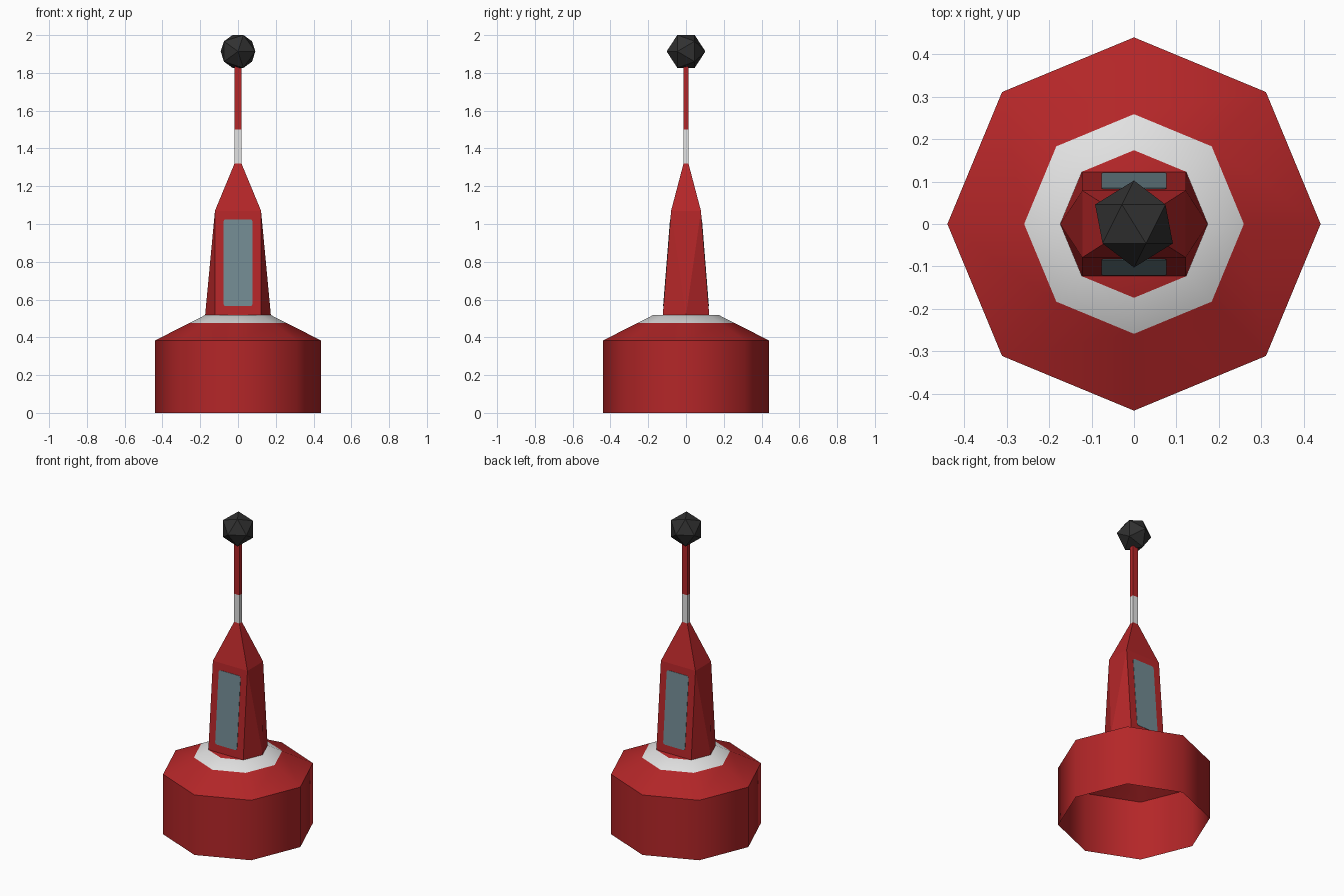
import bpy, bmesh, math
from mathutils import Vector, Matrix

if "Cube" in bpy.data.objects:
    bpy.data.objects.remove(bpy.data.objects["Cube"])


def material(name, rgb):
    m = bpy.data.materials.new(name)
    m.diffuse_color = (*rgb, 1)
    m.use_nodes = True
    m.node_tree.nodes["Principled BSDF"].inputs["Base Color"].default_value = m.diffuse_color
    return m


RED = material("red paint", (0.456, 0.0194, 0.0212))
WHITE = material("white paint", (0.76, 0.76, 0.76))
GLASS = material("grey blue panel", (0.168, 0.254, 0.287))
BLACK = material("black", (0.030, 0.030, 0.030))


def finish(bm, name, mats):
    me = bpy.data.meshes.new(name)
    bm.to_mesh(me)
    bm.free()
    for m in mats:
        me.materials.append(m)
    ob = bpy.data.objects.new(name, me)
    bpy.context.collection.objects.link(ob)
    return ob


def bridge(bm, low, high, mat=0):
    n = len(low)
    for i in range(n):
        j = (i + 1) % n
        bm.faces.new((low[i], low[j], high[j], high[i])).material_index = mat


def rect(bm, x, y, z):
    return [bm.verts.new((a * x, b * y, z)) for a, b in ((-1, -1), (1, -1), (1, 1), (-1, 1))]


# Float: open-bottomed octagonal shell with a white collar and red cap
bm = bmesh.new()
rings = []
for r, z in ((0.44, 0), (0.44, 0.383), (0.259, 0.475), (0.174, 0.518)):
    rings.append([bm.verts.new((r * math.cos(i * math.pi / 4), r * math.sin(i * math.pi / 4), z))
                  for i in range(8)])
for k in range(3):
    bridge(bm, rings[k], rings[k + 1], 1 if k == 2 else 0)
bm.faces.new(rings[3])
float_hull = finish(bm, "float_hull", [RED, WHITE])
bpy.context.view_layer.objects.active = float_hull
float_hull.select_set(True)
bpy.ops.object.shade_smooth_by_angle(angle=math.radians(50))

# Tower: six-sided foot, rectangular shoulder, tapering to the mast
bm = bmesh.new()
foot = rect(bm, 0.123, 0.123, 0.518)
mids = {s: bm.verts.new((s * 0.174, 0, 0.518)) for s in (-1, 1)}
shoulder = rect(bm, 0.122, 0.079, 1.07)
tip = rect(bm, 0.0185, 0.013, 1.32)
for a, b, s in ((0, 1, 0), (1, 2, 1), (2, 3, 0), (3, 0, -1)):
    if s == 0:
        bm.faces.new((foot[a], foot[b], shoulder[b], shoulder[a]))
    else:
        bm.faces.new((foot[a], mids[s], shoulder[a]))
        bm.faces.new((mids[s], shoulder[b], shoulder[a]))
        bm.faces.new((mids[s], foot[b], shoulder[b]))
bridge(bm, shoulder, tip)
finish(bm, "tower", [RED])

# Mast: rectangular pole, white below and red above
bm = bmesh.new()
levels = [rect(bm, 0.0185, 0.013, z) for z in (1.32, 1.5, 1.845)]
bridge(bm, levels[0], levels[1], 1)
bridge(bm, levels[1], levels[2], 0)
bm.faces.new(levels[2])
finish(bm, "mast", [RED, WHITE])

# Panels: thin rounded plates on the sloping front and back of the tower
for side, name in ((-1, "front_panel"), (1, "back_panel")):
    bm = bmesh.new()
    outline = []
    for cx, cz, start in ((1, 1, 0), (-1, 1, 90), (-1, -1, 180), (1, -1, 270)):
        for d in (0, 45, 90):
            t = math.radians(start + d)
            x = cx * 0.065 + 0.012 * math.cos(t)
            z = 0.795 + cz * 0.218 + 0.012 * math.sin(t)
            y = 0.123 + (0.079 - 0.123) * (z - 0.518) / (1.07 - 0.518) + 0.002
            outline.append(Vector((x, side * y, z)))
    outer = [bm.verts.new(p) for p in outline]
    inner = [bm.verts.new(p - Vector((0, side * 0.003, 0))) for p in outline]
    bridge(bm, inner, outer)
    bm.faces.new(outer)
    bmesh.ops.recalc_face_normals(bm, faces=bm.faces)
    face = max(bm.faces, key=lambda f: f.calc_area())
    if face.normal.y * side < 0:
        bmesh.ops.reverse_faces(bm, faces=bm.faces)
    finish(bm, name, [GLASS])

# Topmark: faceted ball with its poles along y
bm = bmesh.new()
bmesh.ops.create_icosphere(bm, subdivisions=1, radius=0.1025,
                           matrix=Matrix.Translation((0, 0, 1.9135)) @ Matrix.Rotation(math.pi / 2, 4, 'X'))
finish(bm, "topmark_ball", [BLACK])
